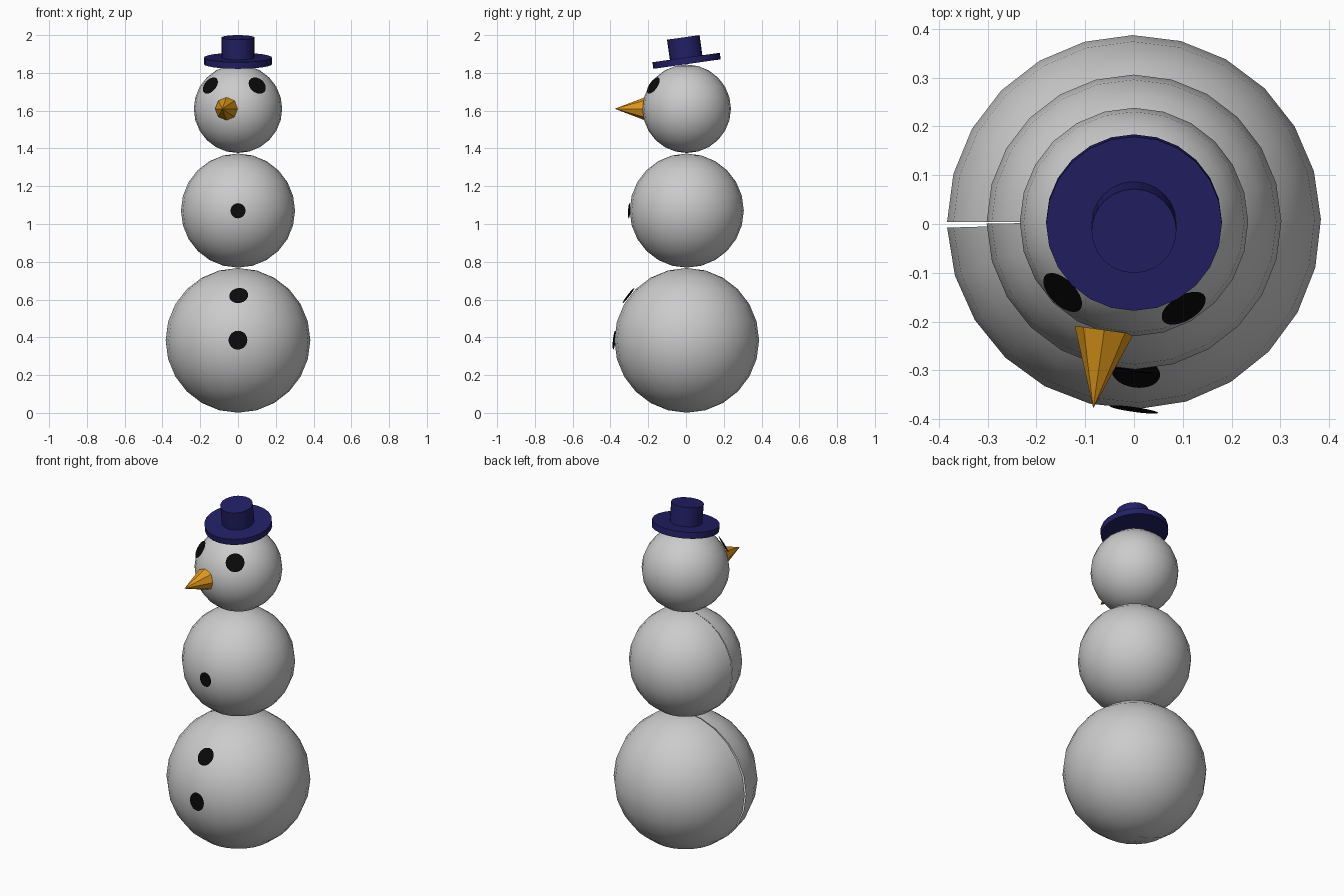
import bpy, bmesh
from math import sin, cos, pi, radians
from mathutils import Vector, Matrix

if "Cube" in bpy.data.objects:
    bpy.data.objects.remove(bpy.data.objects["Cube"])


def material(name, rgb):
    m = bpy.data.materials.new(name)
    m.diffuse_color = (*rgb, 1)
    m.use_nodes = True
    m.node_tree.nodes["Principled BSDF"].inputs["Base Color"].default_value = m.diffuse_color
    return m


NAVY = material("navy", (0.016, 0.014, 0.13))
ORANGE = material("orange", (0.75, 0.32, 0.01))
BLACK = material("black", (0.003, 0.003, 0.003))
Y0 = 0.004            # common body axis
NOSE_YAW = radians(8)  # front details are turned slightly aside


def finish(bm, name, mat=None, smooth=None):
    bmesh.ops.recalc_face_normals(bm, faces=bm.faces)
    me = bpy.data.meshes.new(name)
    bm.to_mesh(me)
    bm.free()
    ob = bpy.data.objects.new(name, me)
    bpy.context.collection.objects.link(ob)
    if mat:
        me.materials.append(mat)
    if smooth:
        bpy.ops.object.select_all(action='DESELECT')
        ob.select_set(True)
        bpy.context.view_layer.objects.active = ob
        bpy.ops.object.shade_smooth_by_angle(angle=radians(smooth))
    return ob


def ball(name, r, z, gap):
    # half circle spun around z, leaving a thin open seam on the -x side
    bm = bmesh.new()
    pts = [bm.verts.new((-r * sin(pi * i / 12), 0, -r * cos(pi * i / 12))) for i in range(13)]
    edges = [bm.edges.new(p) for p in zip(pts, pts[1:])]
    bmesh.ops.spin(bm, geom=pts + edges, cent=(0, 0, 0), axis=(0, 0, 1),
                   angle=-(2 * pi - gap), steps=24)
    bmesh.ops.remove_doubles(bm, verts=bm.verts, dist=0.0003)
    bmesh.ops.translate(bm, verts=bm.verts, vec=(0, Y0, z))
    finish(bm, name, smooth=40)


def disc(name, center, normal, r):
    n = Vector(normal).normalized()
    bm = bmesh.new()
    mat = Matrix.Translation(Vector(center) + n * 0.002) @ n.to_track_quat('Z', 'Y').to_matrix().to_4x4()
    bmesh.ops.create_circle(bm, cap_ends=True, segments=32, radius=r, matrix=mat)
    ob = finish(bm, name, BLACK)
    # keep the single face pointing outwards
    if ob.data.polygons[0].normal.dot(n) < 0:
        ob.data.flip_normals()


def cone(name, matrix, r1, r2, depth, sides, mat, smooth=None):
    bm = bmesh.new()
    bmesh.ops.create_cone(bm, cap_ends=True, segments=sides, radius1=r1, radius2=r2,
                          depth=depth, matrix=matrix)
    bmesh.ops.remove_doubles(bm, verts=bm.verts, dist=1e-5)
    finish(bm, name, mat, smooth)


# Snowballs
ball("lower_body", 0.383, 0.384, 0.03)
ball("middle_body", 0.302, 1.071, 0.01)
ball("head", 0.234, 1.610, 0.0)

# Buttons
side = -sin(NOSE_YAW)
disc("lower_button", (0, -0.378, 0.385), (side, -0.99, 0.10), 0.05)
disc("upper_button", (0.004, -0.303, 0.62), (side * 0.8, -0.79, 0.616), 0.05)
disc("middle_button", (0, -0.299, 1.07), (side, -0.99, 0.05), 0.04)

# Eyes
head = Vector((0, Y0, 1.61))
for name, p in (("left_eye", (-0.145, -0.139, 1.732)), ("right_eye", (0.101, -0.171, 1.732))):
    disc(name, p, Vector(p) - head, 0.05)

# Nose
axis = Vector((-sin(NOSE_YAW), -cos(NOSE_YAW), 0))
base = Vector((-0.061, -0.217, 1.61))
rot = axis.to_track_quat('Z', 'Y').to_matrix().to_4x4()
cone("nose", Matrix.Translation(base + axis * 0.081) @ rot, 0.061, 0, 0.162, 8, ORANGE)

# Hat, tipped forward
tilt = Matrix.Translation((0, 0.003, 1.864)) @ Matrix.Rotation(radians(8), 4, 'X')
cone("hat_brim", tilt, 0.18, 0.18, 0.035, 24, NAVY, 30)
cone("hat_crown", tilt @ Matrix.Translation((0, 0, 0.0625)), 0.087, 0.087, 0.125, 24, NAVY, 30)
